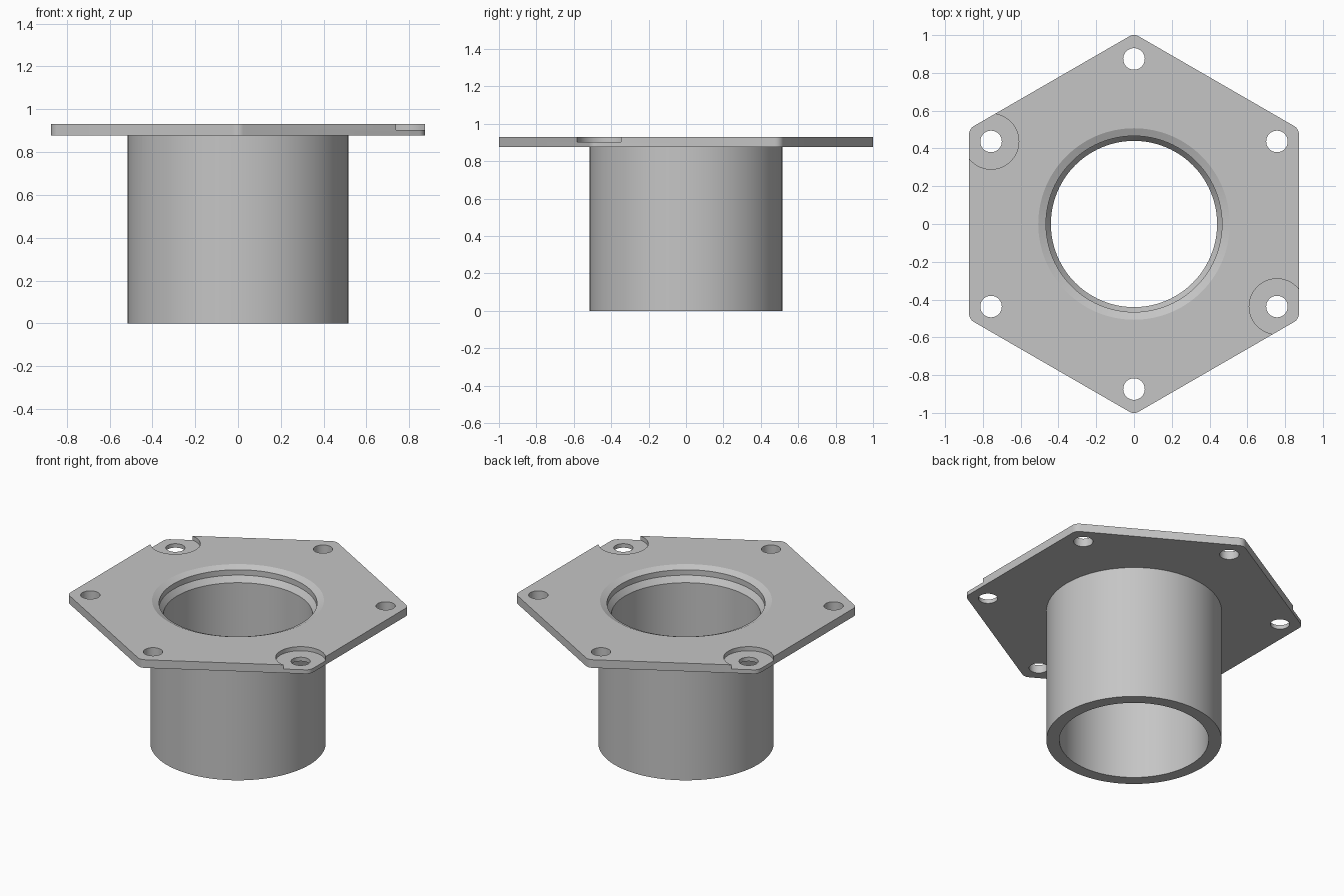
import bpy, bmesh
from math import sin, cos, pi, radians

if "Cube" in bpy.data.objects:
    bpy.data.objects.remove(bpy.data.objects["Cube"])

BASE, TOP = 0.877, 0.93      # flange underside and top
APOTHEM, ROUND = 0.873, 0.05
BOLT_R = 0.874

metal = bpy.data.materials.new("grey_metal")
metal.use_nodes = True
colour = (0.56, 0.56, 0.56, 1)
metal.diffuse_color = colour
metal.node_tree.nodes["Principled BSDF"].inputs["Base Color"].default_value = colour


def finish(name, bm):
    bmesh.ops.recalc_face_normals(bm, faces=bm.faces)
    mesh = bpy.data.meshes.new(name)
    bm.to_mesh(mesh)
    bm.free()
    mesh.materials.append(metal)
    obj = bpy.data.objects.new(name, mesh)
    bpy.context.collection.objects.link(obj)
    return obj


def prism(name, outline, z0, z1):
    bm = bmesh.new()
    face = bm.faces.new([bm.verts.new((x, y, z0)) for x, y in outline])
    side = bmesh.ops.extrude_face_region(bm, geom=[face])["geom"]
    verts = [g for g in side if isinstance(g, bmesh.types.BMVert)]
    bmesh.ops.translate(bm, verts=verts, vec=(0, 0, z1 - z0))
    return finish(name, bm)


def lathe(name, profile, steps=96):
    # Stack of rings, capped at both ends
    bm = bmesh.new()
    rings = [[bm.verts.new((r * cos(2 * pi * i / steps), r * sin(2 * pi * i / steps), z))
              for i in range(steps)] for r, z in profile]
    for low, high in zip(rings, rings[1:]):
        for i in range(steps):
            j = (i + 1) % steps
            bm.faces.new((low[i], low[j], high[j], high[i]))
    bm.faces.new(rings[0])
    bm.faces.new(rings[-1])
    return finish(name, bm)


def combine(target, tool, operation):
    tool.hide_render = True
    mod = target.modifiers.new(operation.lower(), "BOOLEAN")
    mod.operation, mod.object, mod.solver = operation, tool, "EXACT"
    bpy.context.view_layer.objects.active = target
    bpy.ops.object.modifier_apply(modifier=mod.name)
    bpy.data.objects.remove(tool)


# Hexagonal plate with rounded corners
outline = []
corner = (APOTHEM - ROUND) / cos(pi / 6)
for k in range(6):
    mid = radians(30 + 60 * k)
    for step in range(9):
        a = mid + radians(-30 + 60 * step / 8)
        outline.append((corner * cos(mid) + ROUND * cos(a),
                        corner * sin(mid) + ROUND * sin(a)))
flange = prism("flanged_sleeve", outline, BASE, TOP)

# Sleeve below the plate
combine(flange, lathe("sleeve", [(0.517, 0), (0.517, 0.9)]), "UNION")

# Through bore with a stepped, chamfered mouth
bore = [(0.44, -0.1), (0.44, 0.84), (0.466, 0.877), (0.466, 0.912),
        (0.507, TOP), (0.507, 1.05)]
combine(flange, lathe("bore_cutter", bore), "DIFFERENCE")

# Bolt holes, two opposite ones with a shallow round recess
for k in range(6):
    a = radians(30 + 60 * k)
    spot = (BOLT_R * cos(a), BOLT_R * sin(a), 0)
    cuts = [(0.057, 0.8)]
    if k in (2, 5):
        cuts.append((0.147, 0.903))
    for radius, floor in cuts:
        cutter = lathe("hole_cutter", [(radius, floor), (radius, 1.05)], 48)
        cutter.location = spot
        bpy.context.view_layer.update()
        combine(flange, cutter, "DIFFERENCE")

# Smooth round walls, sharp edges
for obj in bpy.context.selected_objects:
    obj.select_set(False)
flange.select_set(True)
bpy.context.view_layer.objects.active = flange
bpy.ops.object.shade_smooth_by_angle(angle=radians(20))
